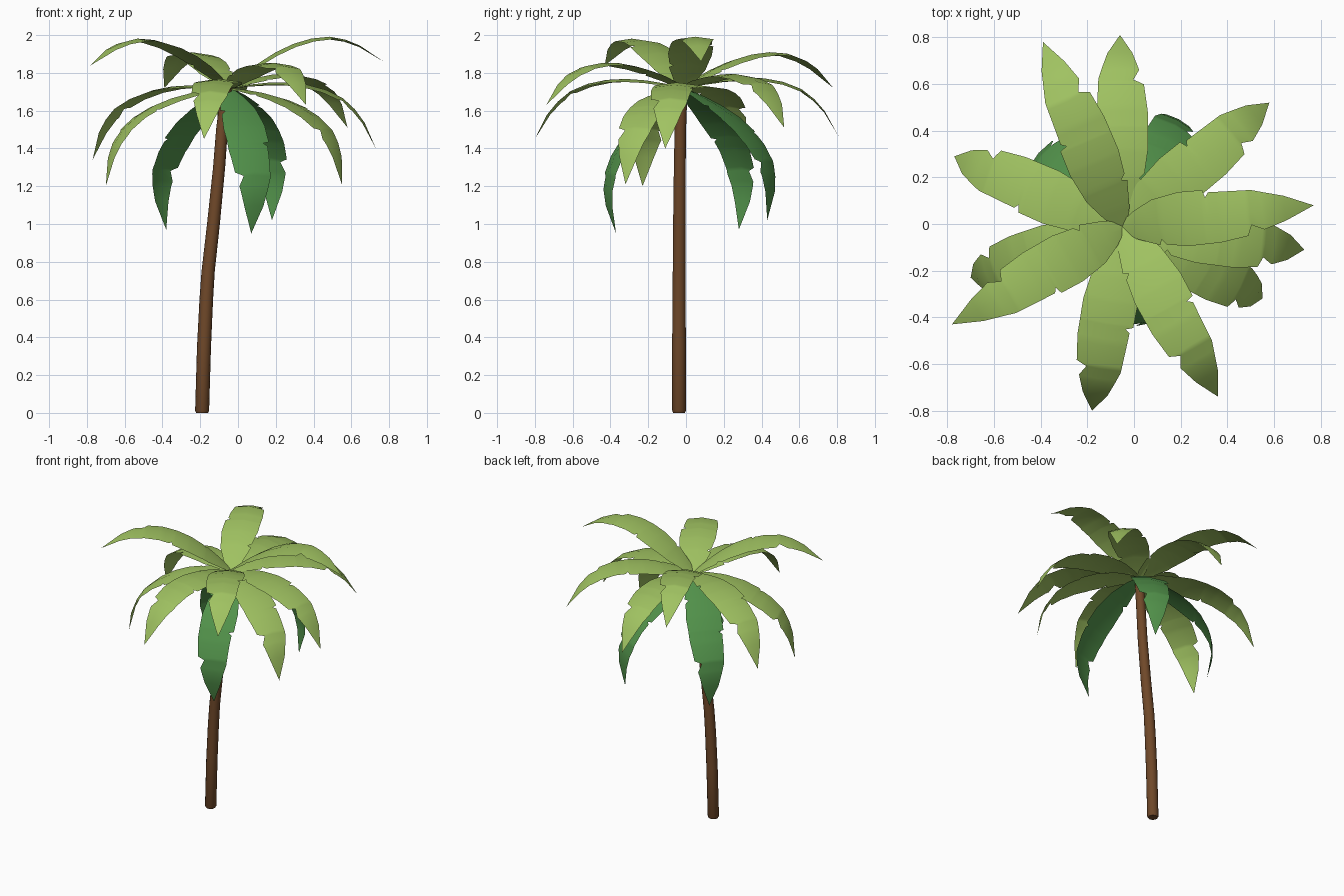
import bpy, bmesh, math
from mathutils import Vector

if "Cube" in bpy.data.objects:
    bpy.data.objects.remove(bpy.data.objects["Cube"])


def material(name, rgb):
    m = bpy.data.materials.new(name)
    m.diffuse_color = (*rgb, 1)
    m.use_nodes = True
    m.node_tree.nodes["Principled BSDF"].inputs["Base Color"].default_value = m.diffuse_color
    return m


BROWN = material("bark", (0.16, 0.065, 0.022))
LIGHT = material("light_leaf", (0.35, 0.54, 0.12))
DARK = material("dark_leaf", (0.085, 0.29, 0.07))


def finish(name, bm, mat, angle):
    bmesh.ops.recalc_face_normals(bm, faces=bm.faces)
    me = bpy.data.meshes.new(name)
    bm.to_mesh(me)
    bm.free()
    me.materials.append(mat)
    ob = bpy.data.objects.new(name, me)
    bpy.context.collection.objects.link(ob)
    bpy.ops.object.select_all(action='DESELECT')
    ob.select_set(True)
    bpy.context.view_layer.objects.active = ob
    bpy.ops.object.shade_smooth_by_angle(angle=math.radians(angle))


def lerp(table, s):
    for (a, va), (b, vb) in zip(table, table[1:]):
        if s <= b:
            return va + (vb - va) * (s - a) / (b - a)
    return table[-1][1]


# Trunk: rings (x, y, z, radius) following a gentle bend
RINGS = [(-.19, -.037, 0, .031), (-.19, -.037, .012, .037), (-.18, -.037, .35, .037),
         (-.168, -.037, .6, .036), (-.158, -.036, .75, .035), (-.13, -.035, 1.0, .034),
         (-.1, -.033, 1.3, .032), (-.085, -.03, 1.5, .031), (-.06, -.02, 1.72, .029)]
SIDES = 14
bm = bmesh.new()
rings = []
for x, y, z, r in RINGS:
    rings.append([bm.verts.new((x + r * math.cos(2 * math.pi * i / SIDES),
                                y + r * math.sin(2 * math.pi * i / SIDES), z))
                  for i in range(SIDES)])
for a, b in zip(rings, rings[1:]):
    for i in range(SIDES):
        j = (i + 1) % SIDES
        bm.faces.new((a[i], a[j], b[j], b[i]))
bm.faces.new(rings[0][::-1])
bm.faces.new(rings[-1])
finish("trunk", bm, BROWN, 40)

# Leaf template: arch height and half widths along the chord, with torn notches
ARCH = [(0, 0), (.09, .055), (.18, .103), (.28, .145), (.38, .173), (.48, .185),
        (.58, .178), (.66, .148), (.73, .105), (.84, 0)]
LEFT = [(0, .02), (.06, .06), (.15, .1), (.28, .12), (.39, .117), (.4, .085),
        (.415, .105), (.6, .095), (.73, .055), (.84, 0)]
RIGHT = [(0, .02), (.06, .06), (.17, .098), (.18, .075), (.2, .098), (.3, .115),
         (.45, .115), (.57, .1), (.59, .055), (.64, .08), (.73, .052), (.84, 0)]
STATIONS = sorted({s for t in (ARCH, LEFT, RIGHT) for s, _ in t})
CROWN = Vector((-.05, -.01, 1.72))


def leaf(name, tip, mat):
    chord = Vector(tip) - CROWN
    scale = chord.length / .84
    along = chord.normalized()
    side = Vector((0, 0, 1)).cross(along).normalized()
    up = along.cross(side)
    bm = bmesh.new()
    rows = []
    for s in STATIONS[:-1]:
        mid = CROWN + (along * s + up * lerp(ARCH, s)) * scale
        wl, wr = lerp(LEFT, s), lerp(RIGHT, s)
        rows.append([bm.verts.new(mid + side * wl - up * wl * .14),
                     bm.verts.new(mid),
                     bm.verts.new(mid - side * wr - up * wr * .14)])
    for a, b in zip(rows, rows[1:]):
        for k in (0, 1):
            bm.faces.new((a[k], a[k + 1], b[k + 1], b[k]))
    end = bm.verts.new(tip)
    for k in (0, 1):
        bm.faces.new((rows[-1][k], rows[-1][k + 1], end))
    finish(name, bm, mat, 60)


# Upper light crown, given by leaf tips
LIGHT_TIPS = [(.77, .08, 1.86), (.58, .52, 1.51), (-.06, .81, 1.46), (-.39, .78, 1.72),
              (-.77, .29, 1.34), (-.78, -.43, 1.84), (-.70, -.23, 1.20), (-.18, -.80, 1.45),
              (.36, -.74, 1.63), (.55, -.32, 1.21), (.73, -.11, 1.40)]
# Lower hanging dark leaves
DARK_TIPS = [(.18, .43, 1.02), (-.38, .28, .97), (.07, -.37, .95)]
for i, t in enumerate(LIGHT_TIPS):
    leaf(f"light_leaf_{i + 1}", t, LIGHT)
for i, t in enumerate(DARK_TIPS):
    leaf(f"dark_leaf_{i + 1}", t, DARK)
